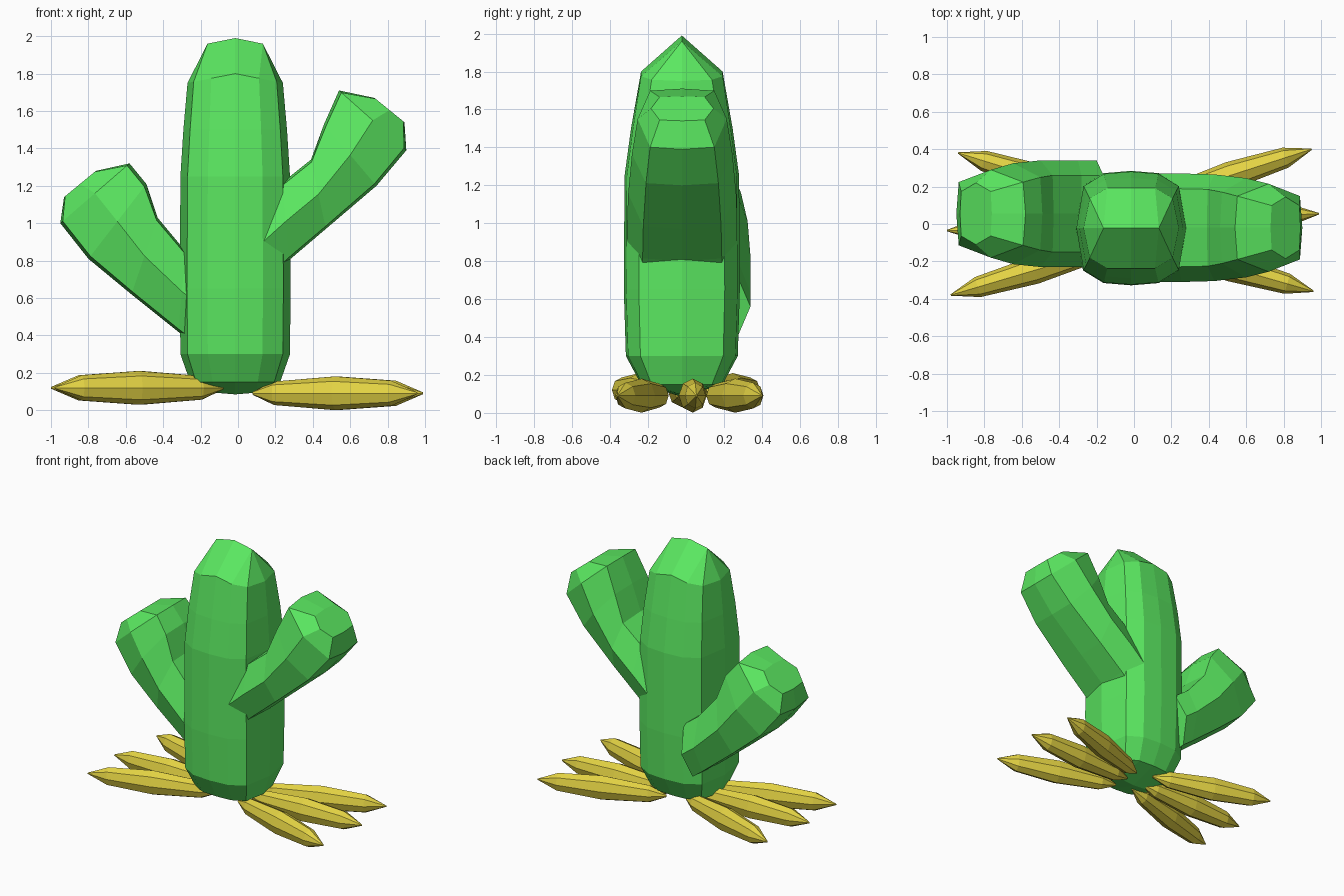
import bpy, bmesh, math
from mathutils import Vector

if "Cube" in bpy.data.objects:
    bpy.data.objects.remove(bpy.data.objects["Cube"])


def material(name, rgb):
    m = bpy.data.materials.new(name)
    m.diffuse_color = (*rgb, 1)
    m.use_nodes = True
    m.node_tree.nodes["Principled BSDF"].inputs["Base Color"].default_value = m.diffuse_color
    return m


GREEN = material("cactus green", (0.107, 0.83, 0.122))
YELLOW = material("straw yellow", (0.77, 0.65, 0.057))


def mirrored(quarter):
    """Complete a closed cross-section from its first quadrant."""
    s = quarter + [(-u, v) for u, v in quarter[-2::-1]]
    return s + [(u, -v) for u, v in s[-2:0:-1]]


TRUNK = mirrored([(1, 0), (.87, .74), (.5, .96), (0, 1)])   # 12 sides
ARM = mirrored([(1, 0), (.93, .72), (0, 1)])                # 8 sides


def loft(name, rings, mat):
    """Skin a list of equal rings, closing both ends."""
    bm = bmesh.new()
    rows = [[bm.verts.new(p) for p in r] for r in rings]
    n = len(rings[0])
    for a, b in zip(rows, rows[1:]):
        for i in range(n):
            j = (i + 1) % n
            bm.faces.new((a[i], a[j], b[j], b[i]))
    bm.faces.new(rows[0][::-1])
    bm.faces.new(rows[-1])
    bmesh.ops.remove_doubles(bm, verts=bm.verts, dist=0.0005)
    bmesh.ops.dissolve_degenerate(bm, edges=bm.edges, dist=0.0005)
    bmesh.ops.recalc_face_normals(bm, faces=bm.faces)
    me = bpy.data.meshes.new(name)
    bm.to_mesh(me)
    bm.free()
    me.materials.append(mat)
    ob = bpy.data.objects.new(name, me)
    bpy.context.collection.objects.link(ob)
    return ob


# Trunk: stacked sections with a ridge-shaped cap at both ends
CX, CY = -0.015, -0.022


def trunk_ring(z, rx, ry):
    return [Vector((CX + u * rx, CY + v * ry, z)) for u, v in TRUNK]


def ridge(z, half, drop):
    pts = []
    for u, v in TRUNK:
        x = max(-1, min(1, round(u * 2, 1)))
        pts.append(Vector((CX + x * half, CY, z - drop * abs(x))))
    return pts


top = trunk_ring(1.78, .255, .215)
for p, (u, v) in zip(top, TRUNK):
    p.z += .02 - .05 * abs(u)
    if abs(v) > .9:
        p.y = CY + (p.y - CY) / abs(v)
loft("trunk", [
    ridge(.085, .12, -.01),
    trunk_ring(.15, .24, .215),
    trunk_ring(.30, .293, .295),
    trunk_ring(.65, .296, .306),
    trunk_ring(1.25, .293, .302),
    trunk_ring(1.5, .277, .268),
    top,
    ridge(1.99, .148, .03),
], GREEN)


# Arms: each section spans an upper and a lower point in the xz plane
def arm(name, y, sections):
    rings = []
    for (ax, az), (bx, bz), ry in sections:
        a, b = Vector((ax, y, az)), Vector((bx, y, bz))
        mid, half = (a + b) / 2, (a - b) / 2
        rings.append([mid + half * u + Vector((0, v * ry, 0)) for u, v in ARM])
    loft(name, rings, GREEN)


arm("right_arm", -.02, [
    ((.08, 1.08), (.12, .66), .29),
    ((.24, 1.22), (.27, .80), .29),
    ((.39, 1.34), (.47, .97), .285),
    ((.46, 1.53), (.74, 1.20), .265),
    ((.54, 1.71), (.90, 1.39), .235),
    ((.73, 1.67), (.89, 1.54), .165),
])
arm("left_arm", .055, [
    ((-.16, .76), (-.24, .36), .285),
    ((-.28, .85), (-.32, .42), .285),
    ((-.43, 1.03), (-.57, .62), .285),
    ((-.49, 1.21), (-.80, .81), .27),
    ((-.58, 1.32), (-.95, 1.0), .235),
    ((-.76, 1.28), (-.93, 1.14), .165),
])


# Ground leaves: eight-sided spindles radiating from the base
def leaf(name, start, end):
    a, b = Vector(start), Vector(end)
    side = (b - a).cross(Vector((0, 0, 1))).normalized()
    rings = []
    for t, r in [(0, .1), (.13, .7), (.5, 1), (.84, .75), (1, .05)]:
        ring = []
        for i in range(8):
            w = math.tau * i / 8
            ring.append(a.lerp(b, t) + side * math.cos(w) * .074 * r
                        + Vector((0, 0, math.sin(w) * .09 * r)))
        rings.append(ring)
    loft(name, rings, YELLOW)


TIPS = {
    "left_back": (-.94, .38), "left_middle": (-1.0, -.035), "left_front": (-.98, -.38),
    "right_back": (.95, .40), "right_middle": (.99, .055), "right_front": (.96, -.36),
}
for key, (x, y) in TIPS.items():
    z = .12 if x < 0 else .091
    leaf("leaf_" + key, (math.copysign(.08, x), y * .3, z), (x, y, z))
